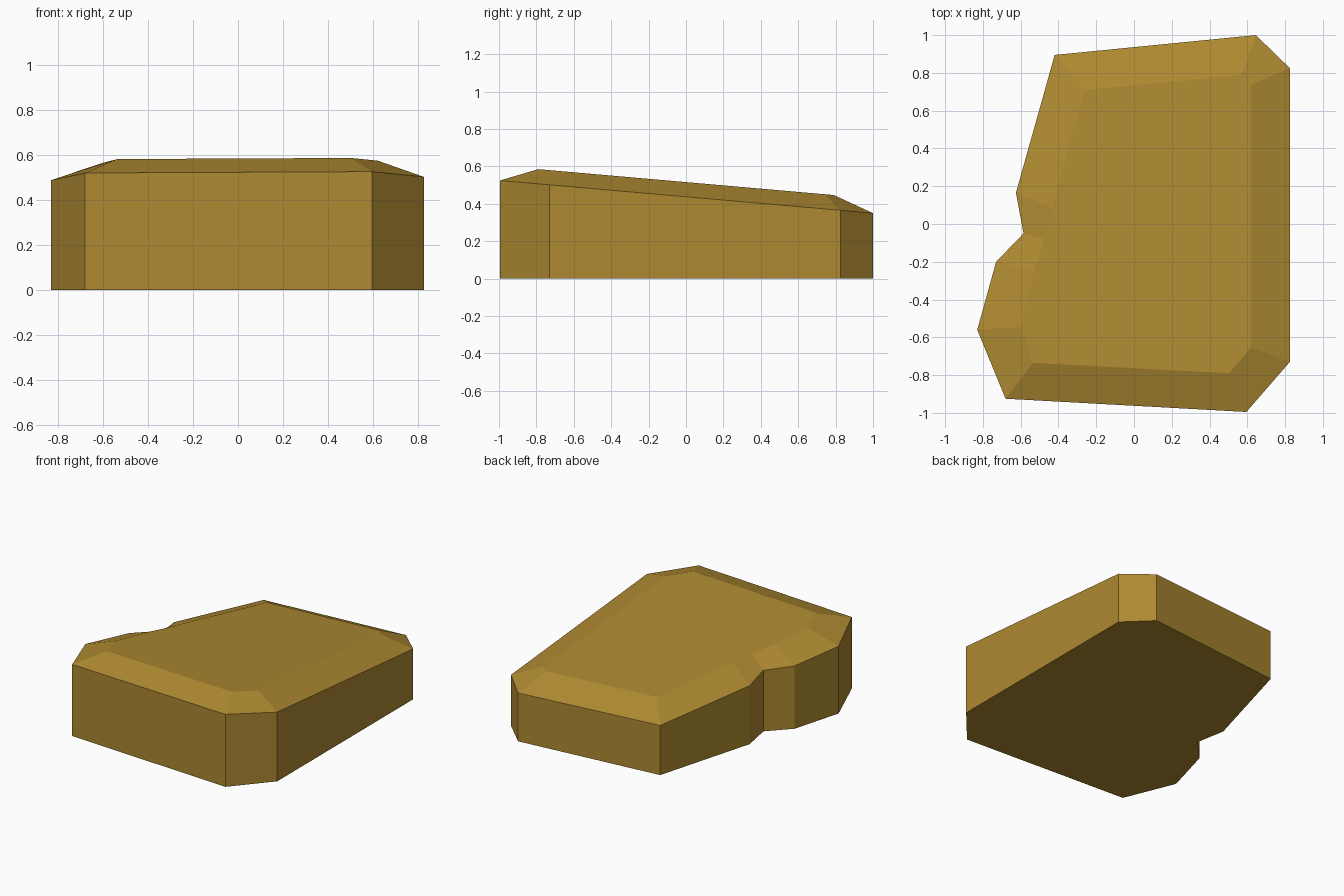
import bpy, bmesh

if "Cube" in bpy.data.objects:
    bpy.data.objects.remove(bpy.data.objects["Cube"])

# Outline of the wall (counter-clockwise) and of the bevelled top
OUTER = [(-0.68, -0.925), (0.595, -0.995), (0.825, -0.73), (0.825, 0.825), (0.645, 1.0),
         (-0.42, 0.895), (-0.625, 0.165), (-0.585, -0.05), (-0.73, -0.2), (-0.83, -0.56)]
INNER = [(-0.535, -0.735), (0.5, -0.79), (0.62, -0.655), (0.62, 0.74), (0.57, 0.79),
         (-0.26, 0.71), (-0.435, 0.085), (-0.475, -0.08), (-0.53, -0.25), (-0.6, -0.545)]
SLOPE = -0.0875  # the top falls towards the back

ochre = bpy.data.materials.new("ochre")
ochre.diffuse_color = (0.42, 0.25, 0.031, 1)
ochre.use_nodes = True
ochre.node_tree.nodes["Principled BSDF"].inputs["Base Color"].default_value = ochre.diffuse_color

bm = bmesh.new()


def ring(points, base, slope):
    return [bm.verts.new((x, y, base + slope * y)) for x, y in points]


# Stacked rings: ground, wall top, sloping top plateau
rings = [ring(OUTER, 0, 0), ring(OUTER, 0.4375, SLOPE), ring(INNER, 0.516, SLOPE)]
n = len(OUTER)
for low, high in zip(rings, rings[1:]):
    for i in range(n):
        j = (i + 1) % n
        bm.faces.new((low[i], low[j], high[j], high[i]))
bm.faces.new(rings[0][::-1])
bm.faces.new(rings[2])
bm.normal_update()

mesh = bpy.data.meshes.new("rock_slab")
bm.to_mesh(mesh)
bm.free()
mesh.materials.append(ochre)
slab = bpy.data.objects.new("rock_slab", mesh)
bpy.context.collection.objects.link(slab)
